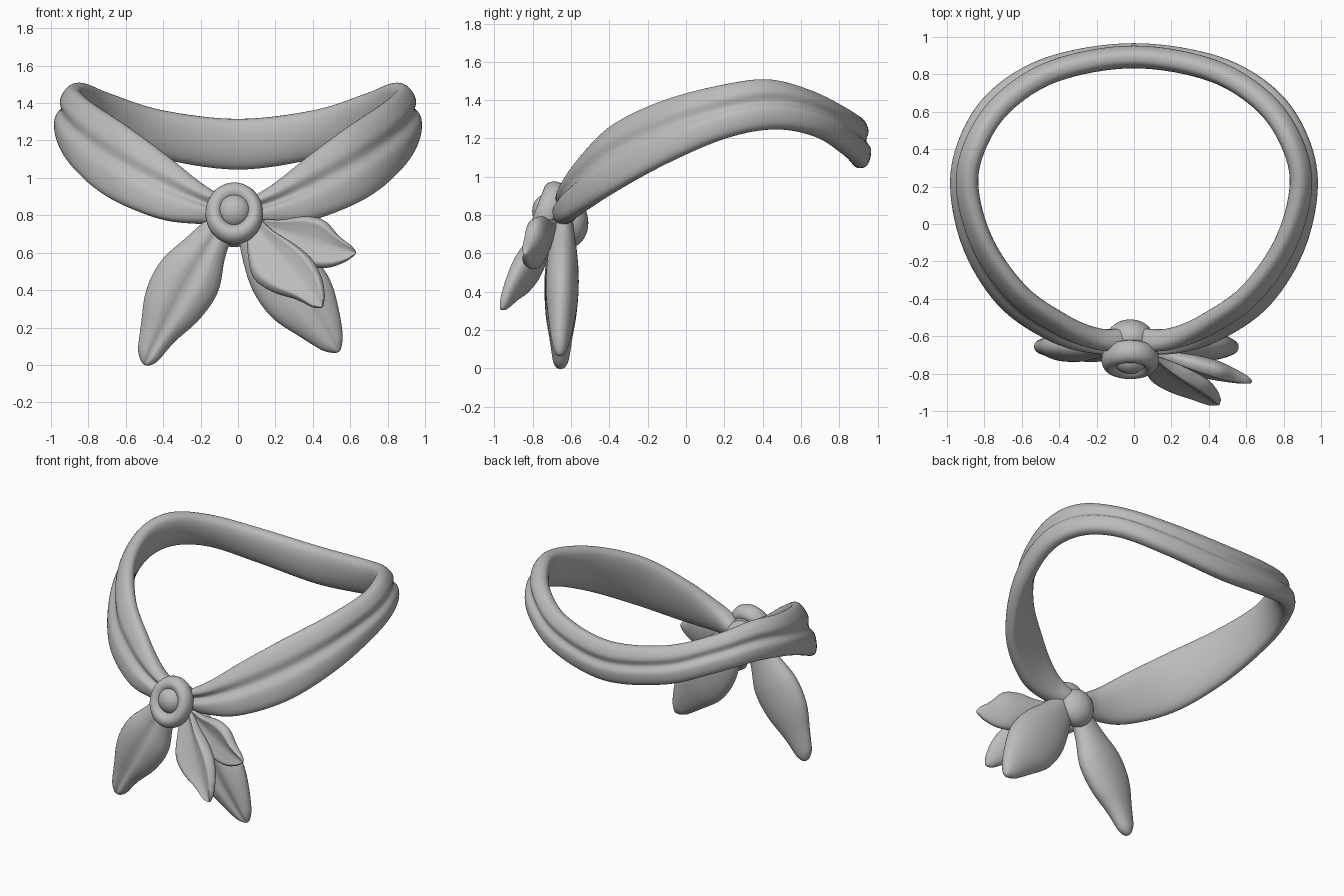
import bpy, bmesh, math
from mathutils import Vector, Matrix

old = bpy.data.objects.get("Cube")
if old:
    bpy.data.objects.remove(old, do_unlink=True)

cloth = bpy.data.materials.new("grey_cloth")
cloth.use_nodes = True
cloth.diffuse_color = (0.5, 0.5, 0.5, 1)
cloth.node_tree.nodes["Principled BSDF"].inputs["Base Color"].default_value = (0.5, 0.5, 0.5, 1)


def finish(name, bm):
    bmesh.ops.recalc_face_normals(bm, faces=bm.faces)
    mesh = bpy.data.meshes.new(name)
    bm.to_mesh(mesh)
    bm.free()
    mesh.materials.append(cloth)
    mesh.shade_smooth()
    obj = bpy.data.objects.new(name, mesh)
    bpy.context.collection.objects.link(obj)
    return obj


def loft(name, rings):
    """Skin a list of point rings and cap both ends."""
    bm = bmesh.new()
    loops = [[bm.verts.new(p) for p in ring] for ring in rings]
    n = len(loops[0])
    for a, b in zip(loops, loops[1:]):
        for i in range(n):
            j = (i + 1) % n
            bm.faces.new((a[i], a[j], b[j], b[i]))
    bm.faces.new(loops[0])
    bm.faces.new(loops[-1])
    return finish(name, bm)


def spline(keys, u):
    """Catmull-Rom through numbers or vectors, u from 0 to 1."""
    s = u * (len(keys) - 1)
    i = min(int(s), len(keys) - 2)
    t = s - i
    p1, p2 = keys[i], keys[i + 1]
    p0 = keys[i - 1] if i else p1 * 2 - p2
    p3 = keys[i + 2] if i + 2 < len(keys) else p2 * 2 - p1
    return (p1 * 2 + (p2 - p0) * t + (p0 * 2 - p1 * 5 + p2 * 4 - p3) * t * t
            + (p1 * 3 - p0 - p2 * 3 + p3) * t ** 3) * 0.5


def bump(x, width):
    return math.exp(-(x / width) ** 2)


# Neck band: upper and lower edge from the knot to the nape, mirrored
upper = [(.04, -.62, .87), (.2, -.6, .975), (.38, -.51, 1.12), (.59, -.36, 1.275), (.78, -.1, 1.4),
         (.87, .2, 1.48), (.82, .43, 1.505), (.67, .64, 1.445), (.4, .81, 1.36), (0, .885, 1.315)]
lower = [(.04, -.63, .76), (.2, -.65, .755), (.43, -.6, .785), (.7, -.42, .9), (.88, -.13, 1.06),
         (.945, .2, 1.2), (.89, .47, 1.25), (.73, .7, 1.21), (.44, .855, 1.11), (0, .915, 1.045)]


def both_sides(points):
    half = [Vector(p) for p in points]
    return half + [Vector((-p.x, p.y, p.z)) for p in reversed(half[:-1])]


upper, lower = both_sides(upper), both_sides(lower)
STEPS, SIDES = 140, 56
rings = []
for k in range(STEPS + 1):
    u = k / STEPS
    top, bottom = spline(upper, u), spline(lower, u)
    u0, u1 = max(u - .01, 0), min(u + .01, 1)
    along = spline(upper, u1) + spline(lower, u1) - spline(upper, u0) - spline(lower, u0)
    out = along.cross(top - bottom).normalized()
    near_knot = bump(min(u, 1 - u), .1)
    ring = []
    for i in range(SIDES):
        a = math.tau * i / SIDES
        c, s = math.cos(a), math.sin(a)
        v = .5 + .5 * c
        n = math.copysign(abs(s) ** .8, s)
        if s > 0:  # fold between the two rolls
            n *= 1 - (.38 + .3 * near_knot) * bump(v - .52, .11)
        ring.append(bottom.lerp(top, v) + out * n * .066)
    rings.append(ring)
loft("neck_band", rings)


# Scarf ends: widths run from the knot to the tip on either side of the midline
def leaf(name, base, tip, plus, minus, thick, crease, crease_width, rim):
    base, tip = Vector(base), Vector(tip)
    axis = (tip - base).normalized()
    side = Vector((-axis.z, 0, axis.x)).normalized()
    if side.x < 0:
        side = -side
    front = axis.cross(side).normalized()
    if front.y > 0:
        front = -front
    widest = max(p + m for p, m in zip(plus, minus))
    rings = []
    for k in range(41):
        u = 1 - (1 - k / 40) ** 1.5
        wp, wm = (max(spline(w, u), 0) for w in (plus, minus))
        round_tip = math.sqrt(max(1 - max(0, (u - .92) / .08) ** 2, .0004))
        wp, wm = wp * round_tip, wm * round_tip
        h = thick * ((wp + wm) / widest) ** .7
        ring = []
        for i in range(40):
            a = math.tau * i / 40
            c, s = math.cos(a), math.sin(a)
            n = s
            if s > 0:
                n *= 1 - crease * bump(c, crease_width)
                n += rim * bump(abs(c) - .8, .15)
            ring.append(base.lerp(tip, u) + side * c * (wp if c > 0 else wm) + front * n * h)
        rings.append(ring)
    return loft(name, rings)


leaf("right_scarf_end", (-.07, -.655, .78), (-.5, -.655, 0),
     (.07, .10, .155, .14, .08, .045), (.07, .13, .19, .185, .12, .05), .09, .3, .22, 0)
leaf("left_scarf_end", (.05, -.64, .8), (.54, -.66, .07),
     (.06, .11, .165, .175, .12, .035), (.07, .15, .2, .195, .125, .045), .088, .3, .22, 0)
leaf("lower_bow_loop", (.08, -.69, .76), (.45, -.965, .31),
     (.04, .06, .1, .12, .095, .025), (.04, .13, .185, .155, .08, .03), .064, .65, .6, .25)
leaf("upper_bow_loop", (.12, -.69, .75), (.63, -.845, .597),
     (.03, .06, .11, .12, .06, .02), (.04, .08, .12, .14, .11, .025), .056, .65, .6, .25)


# Knot: rolled ring with a soft centre and a rounded back
def ball(name, center, radii):
    bm = bmesh.new()
    bmesh.ops.create_uvsphere(bm, u_segments=40, v_segments=24, radius=1)
    bmesh.ops.transform(bm, matrix=Matrix.Translation(center) @ Matrix.Diagonal((*radii, 1)), verts=bm.verts)
    return finish(name, bm)


bpy.ops.mesh.primitive_torus_add(major_segments=56, minor_segments=24, major_radius=.108, minor_radius=.046,
                                 location=(-.02, -.725, .81), rotation=(math.radians(69), 0, 0))
ring = bpy.context.object
ring.name = "knot_ring"
ring.scale = (1, 1.12, 1.35)
ring.data.materials.append(cloth)
ring.data.shade_smooth()
ball("knot_centre", (-.02, -.725, .82), (.09, .078, .09))
ball("knot_core", (-.02, -.67, .8), (.12, .07, .13))
ball("knot_back", (-.02, -.61, .76), (.125, .1, .13))
